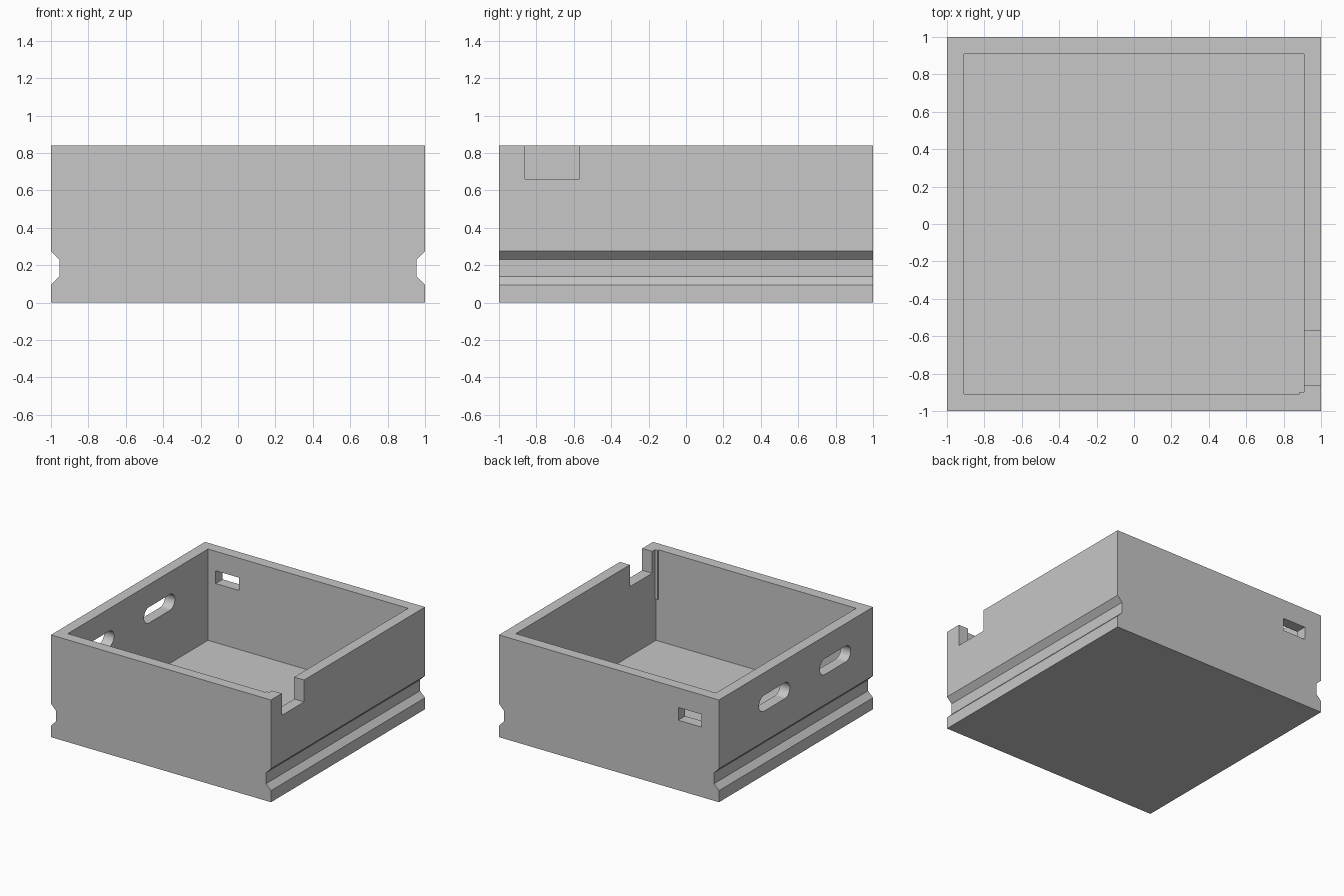
import bpy, bmesh, math

default = bpy.data.objects.get("Cube")
if default:
    bpy.data.objects.remove(default, do_unlink=True)

HEIGHT = 0.84
INNER = 0.91    # half width of the cavity
FLOOR = 0.09

grey = bpy.data.materials.new("plain grey")
grey.use_nodes = True
colour = (0.57, 0.57, 0.57, 1)
grey.diffuse_color = colour
grey.node_tree.nodes["Principled BSDF"].inputs["Base Color"].default_value = colour


def prism(name, outline, direction):
    """Solid swept from a closed outline of 3D points along a direction."""
    bm = bmesh.new()
    face = bm.faces.new([bm.verts.new(p) for p in outline])
    swept = bmesh.ops.extrude_face_region(bm, geom=[face])
    moved = [v for v in swept["geom"] if isinstance(v, bmesh.types.BMVert)]
    bmesh.ops.translate(bm, verts=moved, vec=direction)
    bmesh.ops.recalc_face_normals(bm, faces=bm.faces)
    mesh = bpy.data.meshes.new(name)
    bm.to_mesh(mesh)
    bm.free()
    mesh.materials.append(grey)
    obj = bpy.data.objects.new(name, mesh)
    bpy.context.collection.objects.link(obj)
    return obj


def box(name, x, y, z):
    outline = [(x[0], y[0], z[0]), (x[1], y[0], z[0]), (x[1], y[1], z[0]), (x[0], y[1], z[0])]
    return prism(name, outline, (0, 0, z[1] - z[0]))


def slot(name, y, z, half_straight, radius, steps=16):
    """Round-ended cutter through the wall at negative x."""
    outline = []
    for side in (1, -1):
        for i in range(steps + 1):
            a = math.pi * i / steps - math.pi / 2
            outline.append((-1.1, y + side * (half_straight + radius * math.cos(a)),
                            z + side * radius * math.sin(a)))
    return prism(name, outline, (0.3, 0, 0))


def cut(target, cutter):
    cutter.hide_render = True
    mod = target.modifiers.new("cut", "BOOLEAN")
    mod.operation = "DIFFERENCE"
    mod.solver = "EXACT"
    mod.object = cutter
    bpy.context.view_layer.objects.active = target
    bpy.ops.object.modifier_apply(modifier=mod.name)
    bpy.data.objects.remove(cutter, do_unlink=True)


# Body: front profile with a bevelled groove on each side, swept front to back
side = [(1, 0), (1, 0.095), (0.955, 0.14), (0.955, 0.23), (1, 0.275), (1, HEIGHT)]
profile = side + [(-x, z) for x, z in reversed(side)]
body = prism("drawer_body", [(x, -1, z) for x, z in profile], (0, 2, 0))

# Cavity, rim notch, back window and the two handle slots
cut(body, box("cavity_cutter", (-INNER, INNER), (-INNER, INNER), (FLOOR, 1)))
cut(body, box("notch_cutter", (0.8, 1.1), (-0.86, -0.57), (0.66, 1)))
cut(body, box("window_cutter", (-0.84, -0.63), (0.8, 1.1), (0.575, 0.68)))
for y in (0.28, -0.51):
    cut(body, slot("slot_cutter", y, 0.59, 0.135, 0.065))

# Small strip in the inner corner beside the notch
box("corner_strip", (0.885, INNER), (-INNER, -0.897), (0.435, HEIGHT))
